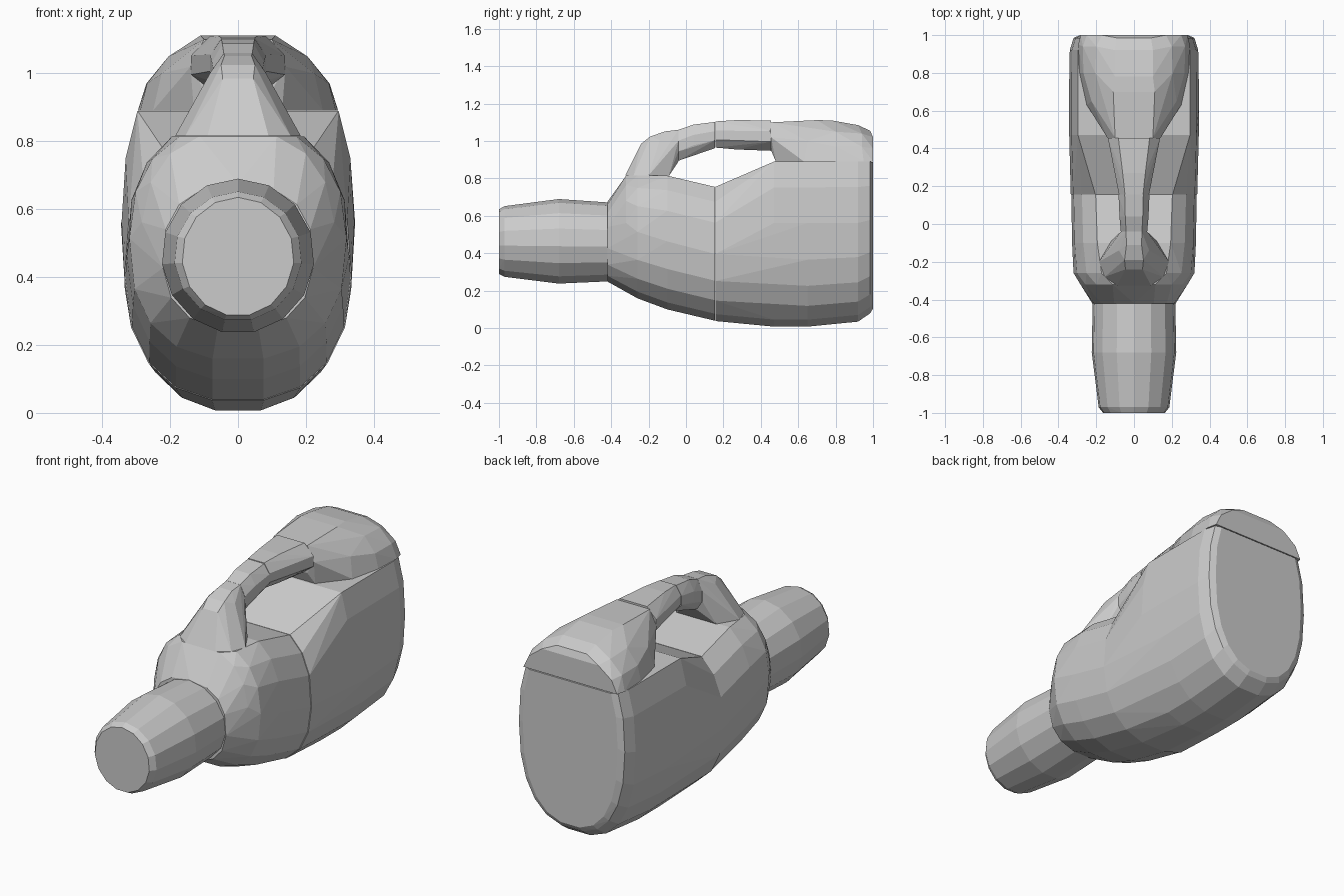
import bpy, bmesh
from math import asin, sin, cos, pi, radians, copysign

old = bpy.data.objects.get("Cube")
if old:
    bpy.data.objects.remove(old, do_unlink=True)

grey = bpy.data.materials.new("plain grey")
grey.use_nodes = True
tone = (0.6, 0.6, 0.6, 1)
grey.diffuse_color = tone
grey.node_tree.nodes["Principled BSDF"].inputs["Base Color"].default_value = tone


def hull(name, points):
    """Flat-shaded convex shell around the points."""
    mesh = bpy.data.meshes.new(name)
    bm = bmesh.new()
    for p in points:
        bm.verts.new(p)
    bmesh.ops.remove_doubles(bm, verts=bm.verts[:], dist=0.002)
    res = bmesh.ops.convex_hull(bm, input=bm.verts[:])
    loose = {g for g in res["geom_interior"] + res["geom_unused"]
             if isinstance(g, bmesh.types.BMVert) and not g.link_faces}
    bmesh.ops.delete(bm, geom=list(loose), context='VERTS')
    bmesh.ops.dissolve_limit(bm, angle_limit=radians(2), verts=bm.verts[:], edges=bm.edges[:])
    bmesh.ops.recalc_face_normals(bm, faces=bm.faces[:])
    bm.to_mesh(mesh)
    bm.free()
    mesh.materials.append(grey)
    obj = bpy.data.objects.new(name, mesh)
    bpy.context.collection.objects.link(obj)


def ring(power, y, half_width, low, high, cut=None, n=15):
    """Oval section at y, squarer for a higher power, its top sliced off at cut."""
    mid, rz = (low + high) / 2, (high - low) / 2
    start = pi / 2 if cut is None else asin(((cut - mid) / rz) ** (power / 2))
    sweep = pi + 2 * start

    def bend(v):
        return copysign(abs(v) ** (2 / power), v)

    angles = [start - sweep * i / n for i in range(n + 1)]
    return [(half_width * bend(cos(a)), y, mid + rz * bend(sin(a))) for a in angles]


def loft(name, power, sections):
    hull(name, [p for s in sections for p in ring(power, *s)])


def mirrored(points):
    return [(s * x, y, z) for x, y, z in points for s in (1, -1)]


# Nozzle
loft("nozzle", 2, [(-1, .165, .285, .635), (-.97, .188, .27, .652),
                   (-.68, .225, .233, .69), (-.42, .22, .245, .672)])

# Front of the body, with a level pad under the handle
loft("front_body", 2.4, [(-.42, .222, .245, .675), (-.32, .285, .19, .83, .815),
                         (-.26, .32, .155, .85, .815), (-.1, .328, .095, .865, .815),
                         (.155, .332, .035, .81, .755)])

# Rear of the body
loft("rear_body", 2.4, [(.157, .335, .033, .81, .755), (.47, .343, .003, 1.11, .89),
                        (.65, .345, .003, 1.11, .89), (.92, .34, .03, 1.11, .89),
                        (.985, .32, .075, 1.1, .89), (1, .287, .1, 1.08, .887)])

# Rounded cap above the rear body
hull("rear_cap", mirrored([
    (.14, .455, 1.02), (.10, .455, .95), (.13, .48, .891), (.1, .455, 1.1),
    (.25, .63, .891), (.225, .65, 1.0), (.11, .7, 1.112),
    (.288, .8, .891), (.268, .8, .97), (.205, .8, 1.05), (.1, .78, 1.11),
    (.295, .95, .891), (.27, .94, .97), (.2, .94, 1.04), (.1, .92, 1.085),
    (.283, 1, .892), (.25, 1, .96), (.17, 1, 1.02), (.09, .985, 1.055)]))


# Handle bars
def bar(name, *ends):
    points = []
    for y, w, low, high in ends:
        h = high - low
        points += [(w * .55, y, low), (w, y, low + h * .3),
                   (w, y, low + h * .65), (w * .6, y, high)]
    hull(name, mirrored(points))


bar("handle_rear", (.157, .08, .965, 1.105), (.27, .1, .955, 1.112), (.455, .138, .948, 1.11))
bar("handle_middle", (-.04, .07, .895, 1.06), (.04, .077, .93, 1.088), (.155, .082, .962, 1.102))

# Flared front foot of the handle
hull("handle_foot", mirrored([
    (.09, -.325, .816), (.155, -.28, .816), (.185, -.2, .816), (.12, -.09, .816),
    (.07, -.29, .88), (.045, -.24, .985), (.05, -.19, 1.025), (.04, -.11, 1.052),
    (.042, -.041, 1.06), (.07, -.041, 1.0), (.07, -.041, .945), (.04, -.041, .89),
    (.08, -.14, 1.005)]))
